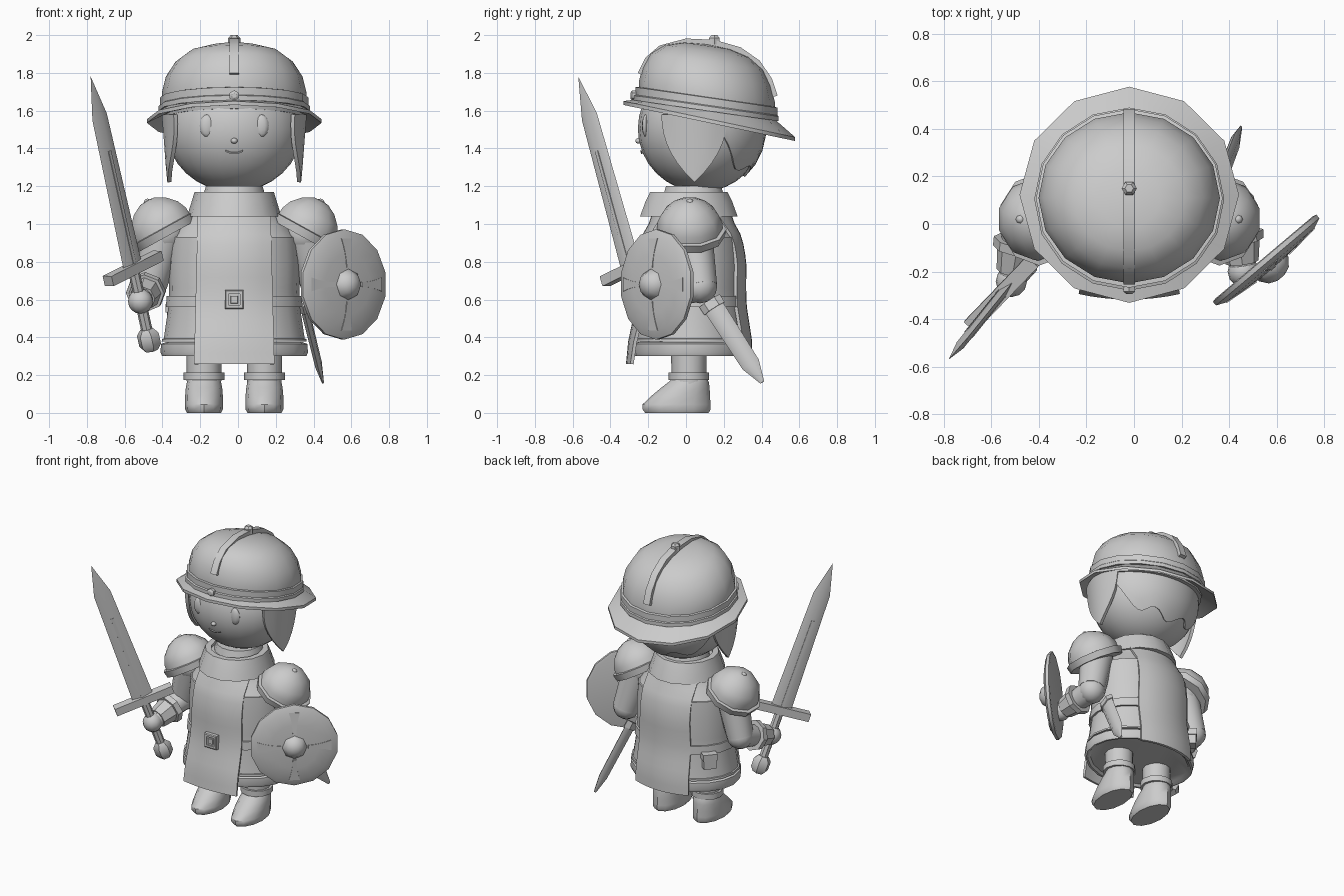
import bpy, bmesh
from math import sin, cos, pi, sqrt, radians
from mathutils import Vector as V, Matrix

if "Cube" in bpy.data.objects:
    bpy.data.objects.remove(bpy.data.objects["Cube"])

CX = -0.02  # body mid-line


def finish(name, bm):
    bmesh.ops.remove_doubles(bm, verts=bm.verts, dist=1e-5)
    bmesh.ops.recalc_face_normals(bm, faces=bm.faces)
    me = bpy.data.meshes.new(name)
    bm.to_mesh(me)
    bm.free()
    ob = bpy.data.objects.new(name, me)
    bpy.context.collection.objects.link(ob)
    return ob


def frame(o, z, x=None):
    z = V(z).normalized()
    x = V(x) if x else (V((1, 0, 0)) if abs(z.z) > .8 else V((0, 0, 1)))
    y = z.cross(x).normalized()
    m = Matrix((y.cross(z), y, z)).transposed().to_4x4()
    m.translation = V(o)
    return m


def at(x, y=0, z=0):
    return Matrix.Translation((x, y, z))


def loft(name, rings, n=16, m=None, cap=True, turn=0.0):
    """Elliptical rings: (z, rx, ry, centre y, backward slope)."""
    m = m or at(CX)
    bm = bmesh.new()
    loops = []
    for r in rings:
        z, rx, ry, cy, sl = (tuple(r) + (0, 0, 0))[:5] if len(r) > 2 else (r[0], r[1], r[1], 0, 0)
        loops.append([bm.verts.new(m @ V((rx * cos(t), cy + ry * sin(t), z - sl * ry * sin(t))))
                      for t in (2 * pi * i / n + turn for i in range(n))])
    for a, b in zip(loops, loops[1:]):
        for i in range(n):
            bm.faces.new((a[i], a[(i + 1) % n], b[(i + 1) % n], b[i]))
    if cap:
        bm.faces.new(loops[0])
        bm.faces.new(loops[-1])
    bmesh.ops.remove_doubles(bm, verts=bm.verts, dist=1e-5)
    bmesh.ops.dissolve_degenerate(bm, edges=bm.edges, dist=1e-5)
    return finish(name, bm)


def rod(name, a, b, r1, r2, n=10):
    a, b = V(a), V(b)
    return loft(name, [(0, r1), ((b - a).length, r2)], n, frame(a, b - a))


def box(name, m, sx, sy, sz):
    bm = bmesh.new()
    bmesh.ops.create_cube(bm, size=1, matrix=m @ Matrix.Diagonal((sx, sy, sz, 1)))
    return finish(name, bm)


def ball(name, c, r, u=12, v=8):
    bm = bmesh.new()
    bmesh.ops.create_uvsphere(bm, u_segments=u, v_segments=v, radius=1,
                              matrix=at(*c) @ Matrix.Diagonal((*r, 1)))
    return finish(name, bm)


def sheet(name, fn, nu, nv, thick):
    """Curved sheet from fn(u, v), given a thickness."""
    bm = bmesh.new()
    g = [[bm.verts.new(fn(i / nu, j / nv)) for j in range(nv + 1)] for i in range(nu + 1)]
    for i in range(nu):
        for j in range(nv):
            bm.faces.new((g[i][j], g[i + 1][j], g[i + 1][j + 1], g[i][j + 1]))
    bmesh.ops.recalc_face_normals(bm, faces=bm.faces)
    bmesh.ops.solidify(bm, geom=bm.faces[:], thickness=thick)
    return finish(name, bm)


# Head and face
HC, HR = V((CX, .08, 1.505)), V((.36, .335, .335))
ball("head", HC, HR, 24, 16)


def face_y(dx, z):
    return HC.y - HR.y * sqrt(max(0, 1 - (dx / HR.x) ** 2 - ((z - HC.z) / HR.z) ** 2))


for s in (-1, 1):
    ball("eye", (CX + s * .143, face_y(.143, 1.52) + .014, 1.52), (.04, .02, .06))
ball("nose", (CX, face_y(0, 1.44), 1.44), (.018, .02, .015))


def mouth(u, v):
    dx = (u - .5) * .09
    z = 1.372 + 6 * dx * dx + v * .008
    return V((CX + dx, face_y(dx, z) - .003, z))


sheet("mouth", mouth, 8, 1, .006)


def hair(u, v):
    az = radians(-70 + 140 * u)
    low = radians(-42 + 6 * cos(u * 6 * pi) + 30 * abs(2 * u - 1) ** 3)
    el = low + (radians(22) - low) * v
    return HC + 1.03 * V((HR.x * cos(el) * sin(az), HR.y * cos(el) * cos(az), HR.z * sin(el)))


sheet("hair", hair, 24, 5, .02)

# Helmet: tilted dome, band, brim, ridge and studs
SL = .145
loft("helmet_dome", [(1.56, .37, .35, .11, SL), (1.62, .38, .36, .11, SL), (1.70, .382, .36, .11, SL),
                     (1.78, .362, .34, .11, SL), (1.86, .31, .30, .11, SL), (1.915, .235, .225, .11, SL),
                     (1.943, .13, .125, .11, SL), (1.952, 0, 0, .11, SL)], 16)
loft("helmet_band", [(1.60, .38, .36, .11, SL), (1.60, .40, .385, .105, SL), (1.625, .40, .385, .105, SL),
                     (1.63, .393, .376, .108, SL), (1.67, .393, .376, .108, SL), (1.675, .37, .35, .11, SL)], 16)
loft("helmet_brim", [(1.61, .375, .355, .11, SL), (1.555, .462, .455, .123, .21), (1.535, .462, .455, .123, .21),
                     (1.58, .365, .345, .11, SL), (1.61, .375, .355, .11, SL)], 12, cap=False)
ridge = [(-.255, 1.80), (-.215, 1.88), (-.14, 1.945), (0, 1.982), (.15, 1.975), (.29, 1.935),
         (.39, 1.865), (.455, 1.77), (.485, 1.68)]
sheet("helmet_ridge", lambda u, v: V((CX - .025 + .05 * v, *ridge[round(u * 8)])), 8, 1, .035)
loft("helmet_top_stud", [(1.95, .032), (1.985, .032), (2.0, .018)], 6, at(CX, .15))
loft("helmet_front_stud", [(0, .028), (.02, .028), (.03, .014)], 6, frame((CX, -.265, 1.68), (0, -1, 0)))


# Cheek guards
def cheek(s):
    def fn(u, v):
        w = .175 * (1 - v ** 2.2)
        y = .045 + (2 * u - 1) * w
        return V((CX + s * (.385 - .03 * v - 1.6 * (y - .07) ** 2), y, 1.58 - .36 * v))
    return fn


for s in (-1, 1):
    sheet("cheek_guard", cheek(s), 6, 7, .022)

# Torso, neck, collar, skirt and belt
BODY = [(.38, .375, .30), (.57, .347, .272), (.66, .345, .270), (.80, .348, .272), (.93, .328, .25),
        (1.0, .28, .21), (1.06, .23, .19), (1.15, .2, .18)]
body = [(z, a, b, .03) for z, a, b in BODY]
loft("torso", body[:4] + [(.93, .338, .26, .03)] + body[4:], 20)
loft("neck", [(1.1, .18), (1.2, .15)], 14, at(CX, .04))
loft("skirt", [(.315, .35, .275, .03), (.30, .37, .29, .03), (.30, .382, .305, .03), (.32, .39, .312, .03),
               (.365, .388, .31, .03), (.375, .36, .29, .03)], 20)
loft("skirt_trim", [(.378, .36, .29, .03), (.378, .384, .307, .03), (.392, .382, .306, .03),
                    (.395, .36, .29, .03)], 20)
loft("collar", [(1.04, .22, .21, .015), (1.04, .25, .265, .015), (1.12, .225, .235, .015),
                (1.17, .21, .21, .015), (1.17, .17, .17, .015), (1.1, .17, .17, .015)], 14)
loft("belt", [(.56, .33, .26, .03), (.56, .362, .287, .03), (.62, .357, .285, .03), (.62, .33, .26, .03)], 20)


def girth(z):
    if z <= BODY[0][0]:
        return BODY[0][1:]
    for (z0, a0, b0), (z1, a1, b1) in zip(BODY, BODY[1:]):
        if z <= z1:
            t = (z - z0) / (z1 - z0)
            return a0 + (a1 - a0) * t, b0 + (b1 - b0) * t


# Tabard panels, front and back: the front hangs flatter and further out at the hem
def tabard(s, low, flare):
    def fn(u, v):
        z = low + (1.06 - low) * v
        a, b = girth(z)
        x = (2 * u - 1) * (.213 - .02 * v)
        f = flare * (1 - v) ** 3
        return V((CX + x, .03 + s * (b + .018 + .03 * f) * sqrt(max(0, 1 - (x / (a + .018 + .2 * f)) ** 2)), z))
    return fn


sheet("tabard_front", tabard(-1, .26, 1), 8, 14, .018)
sheet("tabard_back", tabard(1, .28, .1), 8, 14, .018)
buckle = frame((CX, -.262, .60), (0, -1, 0), (1, 0, 0))
r2 = sqrt(2)
loft("buckle", [(0, .05 * r2), (.025, .05 * r2), (.03, .044 * r2), (.03, .03 * r2), (.02, .03 * r2),
                (.02, .02 * r2), (.028, .018 * r2)], 4, buckle, turn=pi / 4)
hip = at(-.325, .2, .52) @ Matrix.Rotation(radians(-40), 4, 'Z')
box("pouch", hip, .06, .085, .1)
box("pouch_flap", hip @ at(-.003, 0, .035), .068, .098, .045)

# Legs, cuffs and shoes; shoulder plates
for s in (-1, 1):
    x = CX + s * .16
    loft("leg", [(.1, .09), (.36, .095)], 12, at(x, .015))
    loft("leg_cuff", [(.175, .108), (.215, .108)], 12, at(x, .015))
    loft("shoe", [(0, .09, .168, -.048), (.018, .1, .18, -.05), (.045, .101, .18, -.05), (.09, .1, .155, -.028),
                  (.135, .096, .127, -.002), (.165, .09, .105, .015), (.18, .085, .095, .018)], 12, at(x))
    top = frame((CX + s * .37, .02, .955), (s * .48, 0, .87), (0, 1, 0))
    loft("shoulder_rim", [(-.025, .15), (-.025, .185), (.02, .195), (.028, .15)], 10, top)
    loft("shoulder_plate", [(0, .175), (.06, .172), (.11, .15), (.16, .1), (.188, .045), (.193, 0)], 10, top)
    ball("shoulder_stud", top @ V((0, 0, .182)), (.02,) * 3, 8, 6)

# Sword directions: guard across, blade up
GUARD, UP = V((-.555, -.29, .765)), V((-.225, -.28, 1.015))
SW = frame(GUARD, UP, (.27, .28, .15))
HAND = SW @ V((0, 0, -.185))

# Arms
for side, sh, el, hd in (("right", (-.39, .03, .95), (-.465, .045, .68), HAND),
                         ("left", (.35, .03, .95), (.425, .075, .67), V((.46, -.2, .62)))):
    el = V(el)
    ball(side + "_shoulder", sh, (.115,) * 3)
    rod(side + "_upper_arm", sh, el, .11, .09, 12)
    ball(side + "_elbow", el, (.09,) * 3)
    rod(side + "_forearm", el, hd, .085, .055, 12)
    rod(side + "_bracer", el.lerp(hd, .42), el.lerp(hd, .86), .092, .07, 8)
    rod(side + "_bracer_rim", el.lerp(hd, .4), el.lerp(hd, .53), .106, .103, 8)
    ball(side + "_hand", hd, (.066,) * 3)

# Sword
loft("sword_blade", [(0, .072, .021), (.85, .058, .019), (1.078, 0, 0)], 4, SW)
box("sword_fuller", SW @ at(0, 0, .33), .02, .042, .66)
box("sword_guard", SW, .405, .065, .055)
loft("sword_grip", [(-.34, .03), (0, .03)], 8, SW)
loft("sword_pommel", [(-.46, .038), (-.43, .06), (-.37, .06), (-.34, .035)], 6, SW)

# Shield with flared cross and boss
SH = frame((.555, -.15, .68), (.645, -.764, 0), (0, 0, 1))
loft("shield", [(-.012, .275), (-.008, .292), (.012, .292), (.03, .25), (.04, .16), (.046, .06)], 14, SH)
loft("shield_boss", [(.03, .085), (.052, .08), (.085, .055), (.1, .02)], 8, SH)
for k in range(4):
    arm = SH @ Matrix.Rotation(k * pi / 2, 4, 'Z') @ at(.09, 0, .049) @ Matrix.Rotation(.1, 4, 'Y')
    sheet("shield_cross_arm", lambda u, v: arm @ V((.155 * u, (2 * v - 1) * (.012 + .025 * u * u), 0)), 4, 1, .008)

# Scabbard at the left hip
SC = frame((.345, .13, .585), (.105, .275, -.425), (0, .42, .27))
loft("scabbard", [(0, .056, .022), (.40, .05, .02), (.515, .012, .006)], 6, SC)
loft("scabbard_throat", [(-.01, .064, .03), (.04, .064, .03)], 6, SC)

# Smooth shading with sharp creases
bpy.ops.object.select_all(action='SELECT')
bpy.context.view_layer.objects.active = bpy.data.objects["head"]
bpy.ops.object.shade_smooth_by_angle(angle=radians(38))
